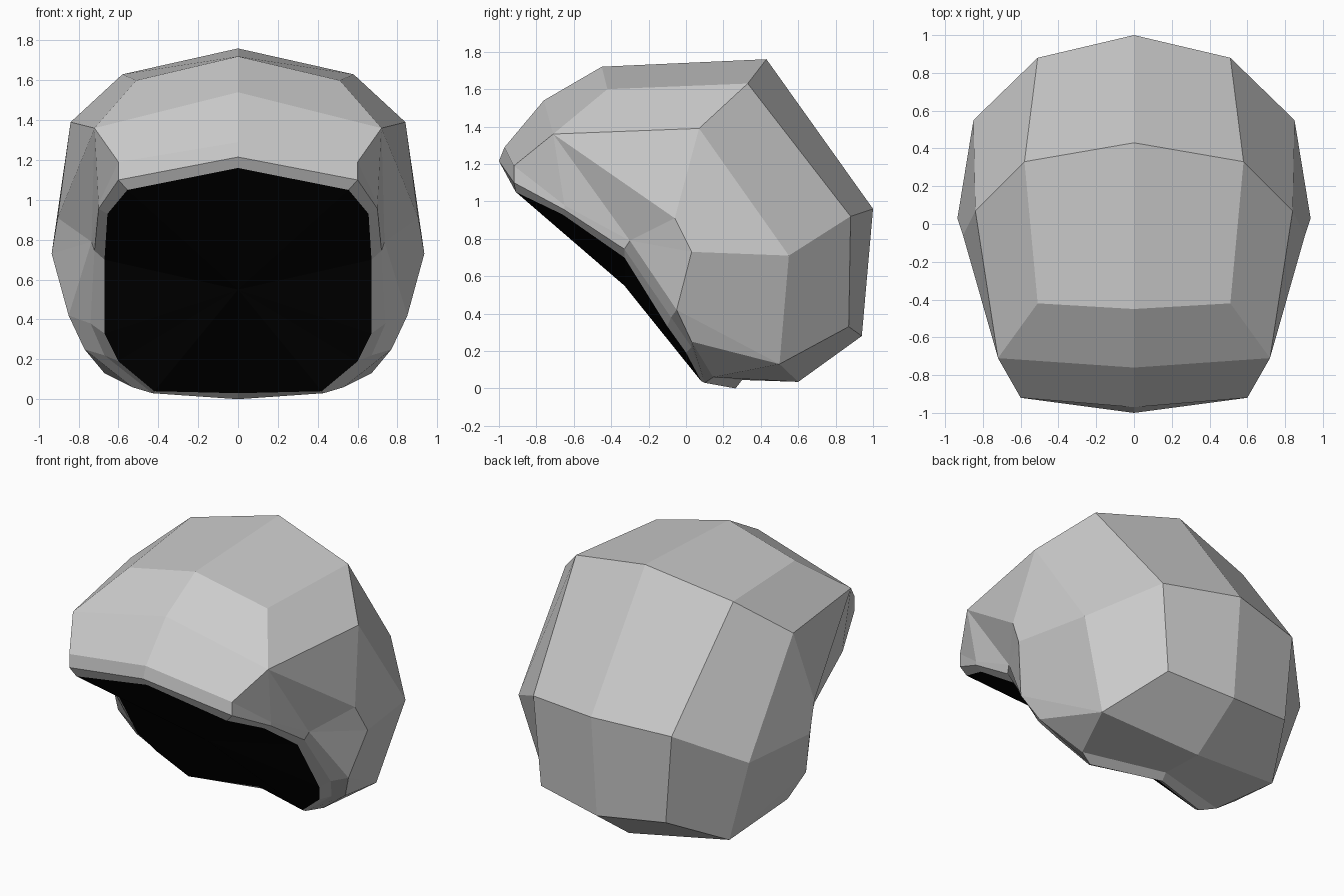
import bpy
import bmesh
from mathutils import Vector

if "Cube" in bpy.data.objects:
    bpy.data.objects.remove(bpy.data.objects["Cube"], do_unlink=True)


def make_material(name, value):
    mat = bpy.data.materials.new(name)
    mat.use_nodes = True
    color = (value, value, value, 1)
    mat.diffuse_color = color
    node = next(n for n in mat.node_tree.nodes if n.type == "BSDF_PRINCIPLED")
    node.inputs["Base Color"].default_value = color
    return mat


# Left half of the faceted shell: key points on the centre, shoulder and side
shell_points = {
    "crown_front": (0, -.45, 1.72), "crown_corner": (.51, -.42, 1.6),
    "crown_back": (0, .43, 1.76), "crown_shoulder": (.58, .33, 1.63),
    "crown_side": (.84, .07, 1.39),
    "brow": (0, -.76, 1.54), "brow_corner": (.72, -.71, 1.36),
    "back": (0, 1, .96), "back_shoulder": (.51, .88, .92),
    "back_side": (.85, .55, .71),
    "nape": (0, .94, .28), "nape_shoulder": (.46, .87, .33),
    "nape_side": (.67, .5, .13), "base": (0, .6, .035),
    "ear_top": (.905, -.06, .91), "ear": (.935, .03, .73),
}

# Three matching loops round the face opening, from brow centre to chin centre
loop_names = ["peak", "peak_corner", "temple", "cheek",
              "jaw", "jaw_low", "chin_corner", "chin"]
outer_loop = [(0, -.97, 1.29), (.6, -.92, 1.19), (.7, -.65, .98),
              (.735, -.3, .79), (.85, -.05, .42), (.77, .03, .25),
              (.53, .145, .06), (0, .3, .045)]
lip_loop = [(0, -1, 1.215), (.6, -.92, 1.1), (.7, -.65, .955),
            (.72, -.33, .745), (.74, -.08, .38), (.67, .03, .22),
            (.43, .1, .03), (0, .265, 0)]
inner_loop = [(0, -.96, 1.16), (.555, -.91, 1.05), (.655, -.66, .93),
              (.67, -.33, .7), (.67, -.1, .33), (.6, 0, .19),
              (.42, .08, .04), (0, .22, .03)]

points = dict(shell_points)
for prefix, loop in (("", outer_loop), ("lip_", lip_loop), ("inner_", inner_loop)):
    for name, co in zip(loop_names, loop):
        points[prefix + name] = co
points["opening_middle"] = (0, -.33, .55)

shell_faces = [
    # Crown and brow
    "crown_front crown_corner crown_shoulder crown_back",
    "crown_corner brow_corner crown_side crown_shoulder",
    "brow brow_corner crown_corner crown_front",
    "peak peak_corner brow_corner brow",
    # Back and nape
    "crown_back crown_shoulder back_shoulder back",
    "crown_shoulder crown_side back_side back_shoulder",
    "back back_shoulder nape_shoulder nape",
    "back_shoulder back_side nape_side nape_shoulder",
    "nape nape_shoulder nape_side base",
    # Sides and temples
    "brow_corner ear_top crown_side",
    "crown_side ear_top ear back_side",
    "ear jaw nape_side back_side",
    "brow_corner peak_corner temple",
    "brow_corner temple cheek",
    "brow_corner cheek ear_top",
    "cheek ear ear_top",
    "cheek jaw ear",
    # Underside
    "jaw jaw_low nape_side",
    "jaw_low chin_corner nape_side",
    "chin_corner chin base nape_side",
]

# Rolled rim and dark opening follow the loops
opening_faces = []
for a, b in zip(loop_names, loop_names[1:]):
    shell_faces.append(f"{a} {b} lip_{b} lip_{a}")
    shell_faces.append(f"lip_{a} lip_{b} inner_{b} inner_{a}")
    opening_faces.append(f"inner_{a} inner_{b} opening_middle")

# Assemble both mirrored halves, sharing the centre points
bm = bmesh.new()
verts = {}


def get_vert(name, side):
    x, y, z = points[name]
    key = (name, side if x else 0)
    if key not in verts:
        verts[key] = bm.verts.new(Vector((x * side, y, z)))
    return verts[key]


for index, faces in enumerate((shell_faces, opening_faces)):
    for side in (1, -1):
        for names in faces:
            face = bm.faces.new([get_vert(n, side) for n in names.split()])
            face.material_index = index
            face.smooth = False

bmesh.ops.recalc_face_normals(bm, faces=bm.faces)
mesh = bpy.data.meshes.new("helmet_shell")
bm.to_mesh(mesh)
bm.free()
mesh.materials.append(make_material("light grey", .6))
mesh.materials.append(make_material("black", .001))
helmet = bpy.data.objects.new("helmet_shell", mesh)
bpy.context.collection.objects.link(helmet)
